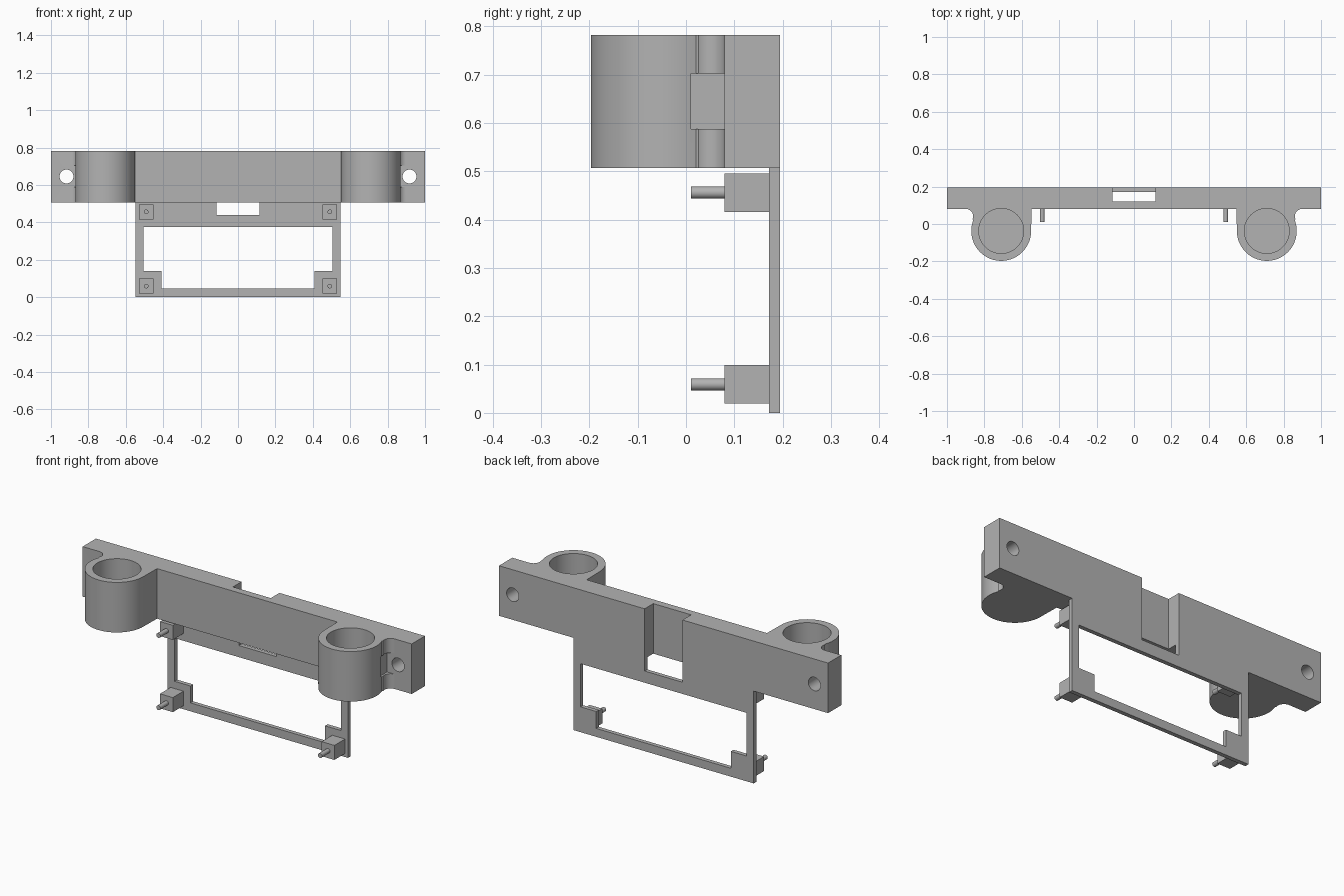
import bpy, bmesh, math
from mathutils import Vector, Matrix

if "Cube" in bpy.data.objects:
    bpy.data.objects.remove(bpy.data.objects["Cube"])

grey = bpy.data.materials.new("plain_grey")
grey.use_nodes = True
GREY = (0.45, 0.45, 0.45, 1)
grey.diffuse_color = GREY
grey.node_tree.nodes["Principled BSDF"].inputs["Base Color"].default_value = GREY

TOP, SHELF = 0.782, 0.507          # height range of the crossbar
FRONT, BACK, PLATE = 0.08, 0.195, 0.172
CUP_X, CUP_Y, CUP_R = 0.71, -0.037, 0.16


def finish(bm, name):
    bmesh.ops.recalc_face_normals(bm, faces=bm.faces)
    mesh = bpy.data.meshes.new(name)
    bm.to_mesh(mesh)
    bm.free()
    mesh.materials.append(grey)
    obj = bpy.data.objects.new(name, mesh)
    bpy.context.collection.objects.link(obj)
    return obj


def box(name, x, y, z):
    bm = bmesh.new()
    bmesh.ops.create_cube(bm, size=1)
    for v in bm.verts:
        v.co = Vector([(r[0] + r[1]) / 2 + c * (r[1] - r[0]) for c, r in zip(v.co, (x, y, z))])
    return finish(bm, name)


def cylinder(name, centre, radius, depth, along_y=False, sides=64):
    bm = bmesh.new()
    turn = Matrix.Rotation(math.pi / 2 if along_y else 0, 4, 'X')
    bmesh.ops.create_cone(bm, cap_ends=True, segments=sides, radius1=radius, radius2=radius,
                          depth=depth, matrix=Matrix.Translation(centre) @ turn)
    return finish(bm, name)


def prism(name, points, move):
    bm = bmesh.new()
    face = bm.faces.new([bm.verts.new(p) for p in points])
    grown = bmesh.ops.extrude_face_region(bm, geom=[face])["geom"]
    bmesh.ops.translate(bm, vec=move, verts=[g for g in grown if isinstance(g, bmesh.types.BMVert)])
    return finish(bm, name)


def arc(cx, cy, r, start, end, steps):
    angles = [math.radians(start + (end - start) * i / steps) for i in range(steps + 1)]
    return [(cx + r * math.cos(a), cy + r * math.sin(a)) for a in angles]


def mirrored(half):
    return half + [(-x, y) for x, y in reversed(half)]


def cut(target, cutters):
    bpy.context.view_layer.objects.active = target
    for c in cutters:
        mod = target.modifiers.new("cut", 'BOOLEAN')
        mod.operation, mod.solver, mod.object = 'DIFFERENCE', 'EXACT', c
        bpy.ops.object.modifier_apply(modifier=mod.name)
        bpy.data.objects.remove(c)


def smooth(obj):
    bpy.ops.object.select_all(action='DESELECT')
    obj.select_set(True)
    bpy.context.view_layer.objects.active = obj
    bpy.ops.object.shade_smooth_by_angle(angle=math.radians(30))


# Crossbar with the two cups and rounded reliefs as one outline
half = [(0.548, FRONT)] + arc(CUP_X, CUP_Y, CUP_R, 180, 381, 40)
half += arc(0.898, 0.042, 0.038, 205, 90, 16) + [(1, FRONT), (1, BACK)]
crossbar = prism("crossbar_with_cups", [(x, y, SHELF) for x, y in mirrored(half)],
                 (0, 0, TOP - SHELF))

# Cup bores, screw holes and screw head clearances
cutters = [box("slot_cutter", (-0.115, 0.115), (0.12, 0.3), (0.4, 0.9))]
for s in (-1, 1):
    cutters.append(cylinder("bore_cutter", (s * CUP_X, CUP_Y, 0.79), 0.12, 0.5))
    cutters.append(cylinder("screw_cutter", (s * 0.917, 0.14, 0.645), 0.037, 0.3, True, 40))
    cutters.append(box("head_cutter", sorted((s * 0.85, s * 0.95)), (0.01, FRONT), (0.588, 0.703)))
cut(crossbar, cutters)
smooth(crossbar)

# Thin hanging frame with stepped window and slot
frame = box("frame_plate", (-0.548, 0.548), (PLATE, BACK), (0, SHELF))
window = [(0.409, 0.046), (0.409, 0.139), (0.505, 0.139), (0.505, 0.376)]
cut(frame, [prism("window_cutter", [(x, 0.1, z) for x, z in mirrored(window)], (0, 0.2, 0)),
            box("frame_slot_cutter", (-0.115, 0.115), (0.1, 0.3), (0.44, 0.6))])

# Corner standoffs with locating pins
for side, s in (("right", -1), ("left", 1)):
    for level, z in (("lower", 0.059), ("upper", 0.456)):
        x = s * 0.491
        box(f"{level}_{side}_standoff", (x - 0.039, x + 0.039), (FRONT, PLATE), (z - 0.04, z + 0.04))
        smooth(cylinder(f"{level}_{side}_pin", (x, 0.05, z), 0.0125, 0.08, True, 24))
